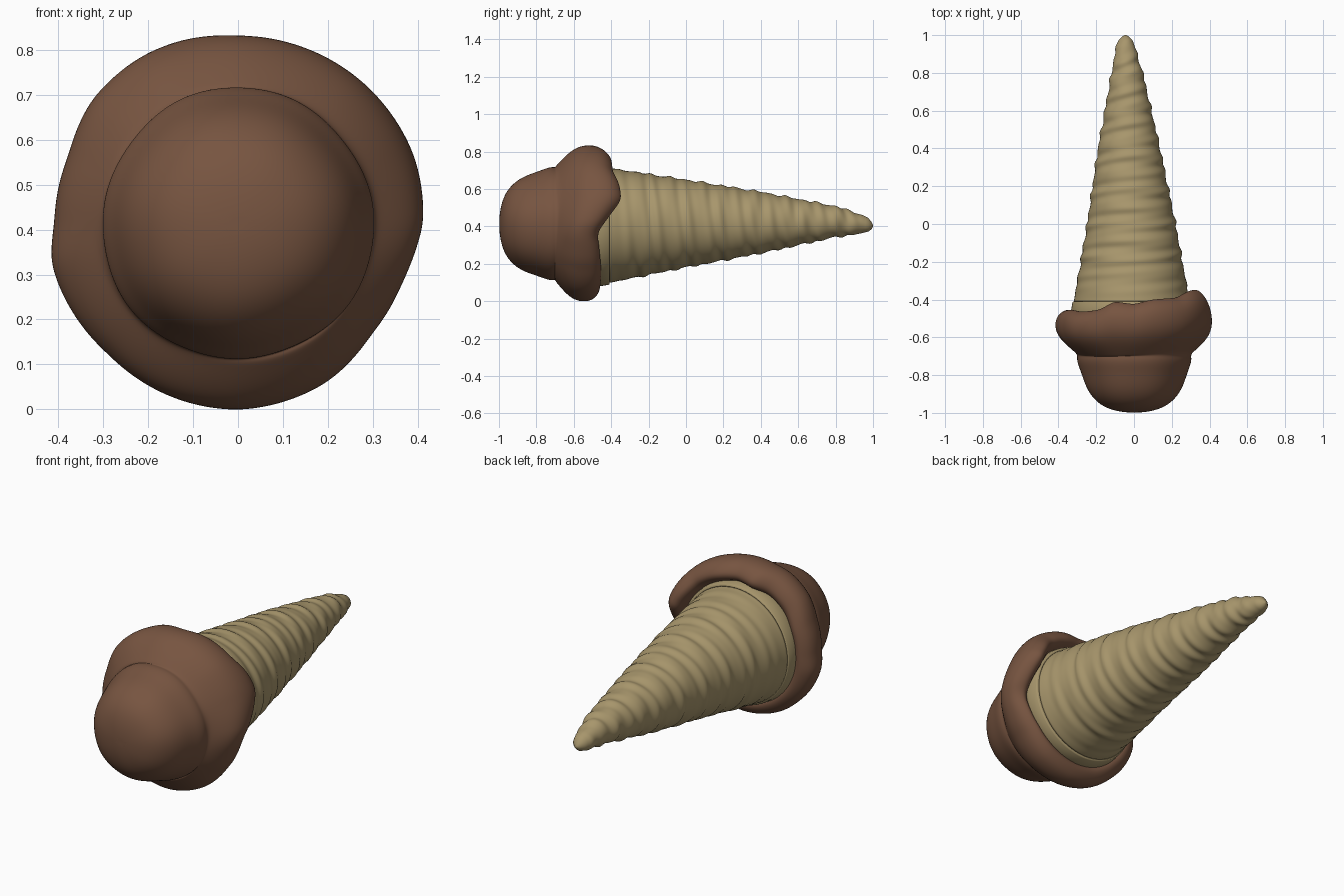
import bpy, math

if "Cube" in bpy.data.objects:
    bpy.data.objects.remove(bpy.data.objects["Cube"])

SEG = 64

def material(name, rgb):
    m = bpy.data.materials.new(name)
    m.diffuse_color = (*rgb, 1)
    m.use_nodes = True
    m.node_tree.nodes["Principled BSDF"].inputs["Base Color"].default_value = m.diffuse_color
    return m

def lerp_table(table, v):
    """Piecewise-linear lookup in [(key, value...), ...]."""
    for a, b in zip(table, table[1:]):
        if v <= b[0]:
            t = max(0, (v - a[0]) / (b[0] - a[0]))
            return [p + (q - p) * t for p, q in zip(a[1:], b[1:])]
    return list(table[-1][1:])

def loft(name, rings, mat, cap_start=True, cap_end=True):
    """Skin a list of equal-length rings of points, closing ends with a fan."""
    verts, faces = [p for r in rings for p in r], []
    for i in range(len(rings) - 1):
        for j in range(SEG):
            k = (j + 1) % SEG
            faces.append((i*SEG + j, i*SEG + k, (i+1)*SEG + k, (i+1)*SEG + j))
    for base, on, flip in ((0, cap_start, True), ((len(rings)-1)*SEG, cap_end, False)):
        if on:
            ring = verts[base:base + SEG]
            c = len(verts)
            verts.append(tuple(sum(p[a] for p in ring) / SEG for a in range(3)))
            for j in range(SEG):
                f = (base + j, base + (j + 1) % SEG, c)
                faces.append(f[::-1] if flip else f)
    me = bpy.data.meshes.new(name)
    me.from_pydata(verts, [], [f[::-1] for f in faces])
    me.materials.append(mat)
    for p in me.polygons:
        p.use_smooth = True
    ob = bpy.data.objects.new(name, me)
    bpy.context.collection.objects.link(ob)
    return ob

wafer = material("wafer tan", (0.39, 0.305, 0.15))
choc = material("chocolate brown", (0.185, 0.09, 0.052))

# Wafer cone: y, centre x, centre z, radius
cone = [(-0.41, -0.012, 0.405, 0.307), (0.0, -0.014, 0.415, 0.235), (0.4, -0.026, 0.42, 0.165),
        (0.8, -0.036, 0.425, 0.083), (0.94, -0.045, 0.412, 0.05), (0.975, -0.045, 0.408, 0.036),
        (0.993, -0.045, 0.404, 0.018), (1.0, -0.045, 0.402, 0.004)]

def cone_ring(y):
    cx, cz, r = lerp_table(cone, y)
    u = (y + 0.41) / 1.41
    fade = min(1, u * 8) * min(1, (1 - u) * 10)
    ring = []
    for j in range(SEG):
        a = 2 * math.pi * j / SEG
        # baked wrinkles wrapping around the cone
        w = math.sin(y * 72 + a + 0.9 * math.sin(2 * a + 4 * y))
        w += 0.6 * math.sin(y * 41 - 2 * a + 1.3) + 0.4 * math.sin(y * 113 + 3 * a)
        rr = r + fade * 0.0036 * w
        ring.append((cx + rr * math.cos(a), y, cz + rr * math.sin(a)))
    return ring

N = 150
ys = [-0.41 + 1.37 * i / N for i in range(N)] + [0.96, 0.975, 0.985, 0.993, 0.998, 1.0]
loft("wafer_cone", [cone_ring(y) for y in ys], wafer)

# Collar at the mouth of the cone
def circle(y, r):
    return [(-0.008 + r * math.cos(2 * math.pi * j / SEG), y,
             0.405 + r * math.sin(2 * math.pi * j / SEG)) for j in range(SEG)]
loft("cone_rim", [circle(y, r) for y, r in
     ((-0.5, 0.30), (-0.49, 0.322), (-0.47, 0.327), (-0.415, 0.318), (-0.41, 0.315), (-0.41, 0.30))], wafer)

# Chocolate scoop: angle, skirt radius, y of the dripping edge
skirt = [(0, .41, -.44), (10, .414, -.395), (21, .418, -.345), (36, .418, -.355), (50, .418, -.39),
         (75, .417, -.40), (90, .417, -.425), (107, .425, -.41), (120, .428, -.455), (140, .424, -.465),
         (158, .405, -.455), (180, .407, -.455), (192, .423, -.455), (225, .408, -.46), (250, .411, -.47),
         (270, .412, -.465), (300, .402, -.455), (320, .384, -.455), (340, .386, -.465),
         (352, .398, -.475), (360, .41, -.44)]
dome = [(-0.998, 0.03), (-0.992, 0.09), (-0.968, 0.165), (-0.92, 0.222), (-0.86, 0.258), (-0.79, 0.28),
        (-0.745, 0.298), (-0.715, 0.304), (-0.698, 0.301)]
# fraction along skirt, fraction of flare
lip = [(0.0, 0.05), (0.06, 0.2), (0.18, 0.5), (0.34, 0.82), (0.52, 1.0), (0.72, 1.02), (0.88, 0.9),
       (0.99, 0.62), (1.01, 0.4), (0.95, 0.18), (0.8, 0.05), (0.6, -0.3)]

def scoop_point(a, y, r):
    return (r * math.cos(a), y, 0.413 + r * math.sin(a))

angles = [2 * math.pi * j / SEG for j in range(SEG)]
params = [lerp_table(skirt, math.degrees(a)) for a in angles]
rings = []
for y, r in dome:
    ring = []
    for a in angles:
        wob = 0.006 * math.sin(3 * a + 5 * y) + 0.003 * math.sin(7 * a)
        ring.append(scoop_point(a, y, r * (1 + wob * 1.5)))
    rings.append(ring)
for t, k in lip:
    ring = []
    for a, (R, e) in zip(angles, params):
        s = -0.69 + 0.012 * math.sin(2 * a + 0.6)
        ring.append(scoop_point(a, s + (e - s) * t, 0.302 + (R + 0.002 - 0.302) * k))
    rings.append(ring)
scoop = loft("chocolate_scoop", rings, choc)
sub = scoop.modifiers.new("smooth", 'SUBSURF')
sub.levels = sub.render_levels = 2
